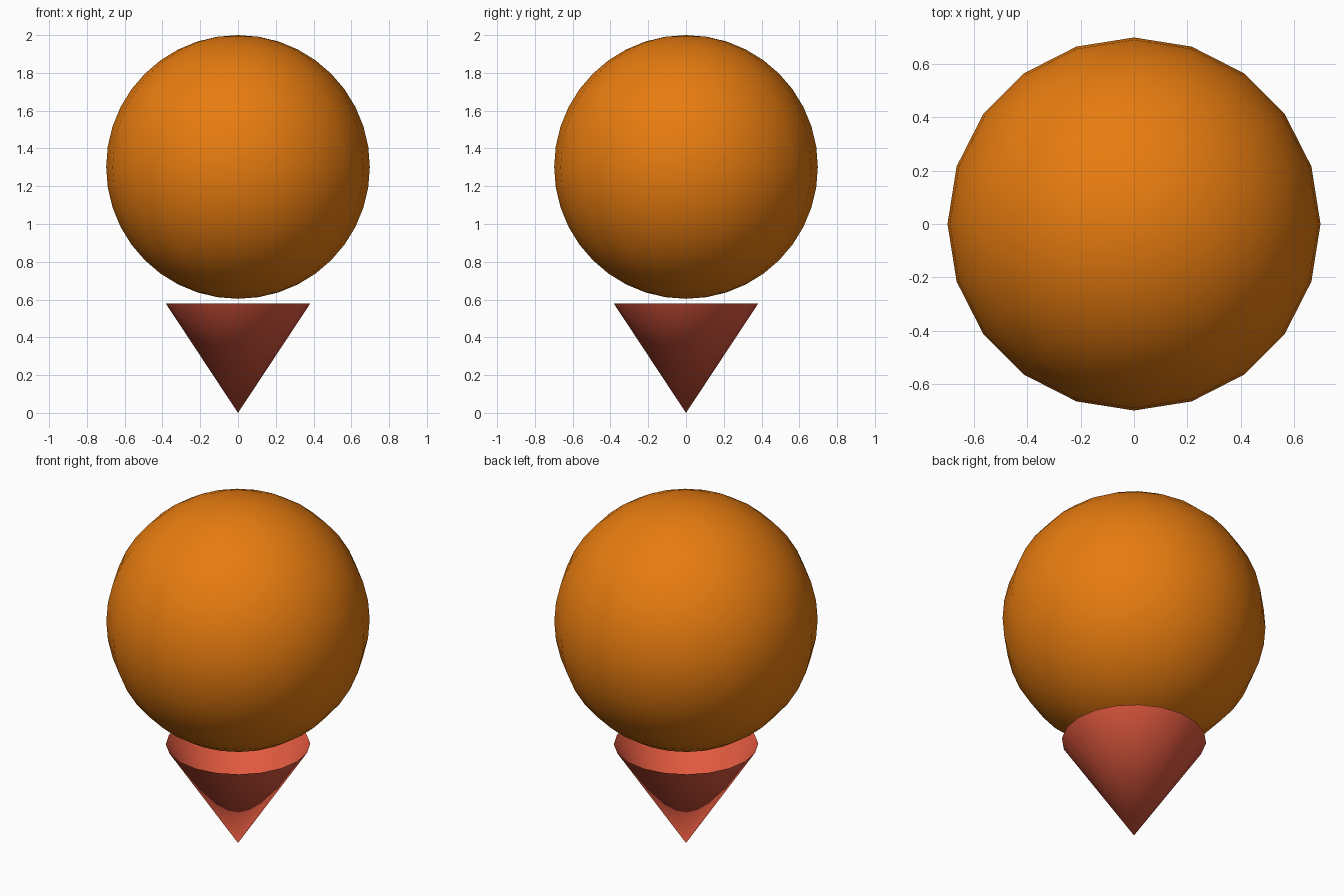
import bpy
import math

if "Cube" in bpy.data.objects:
    bpy.data.objects.remove(bpy.data.objects["Cube"])

SIDES = 20


def finish(name, color):
    """Name, smooth and colour the active object."""
    ob = bpy.context.object
    ob.name = name
    bpy.ops.object.shade_smooth()
    mat = bpy.data.materials.new(name + "_color")
    mat.diffuse_color = (*color, 1)
    mat.use_nodes = True
    mat.node_tree.nodes["Principled BSDF"].inputs["Base Color"].default_value = mat.diffuse_color
    ob.data.materials.append(mat)
    return ob


# Large round ball on top
bpy.ops.mesh.primitive_uv_sphere_add(
    segments=SIDES, ring_count=SIDES, radius=0.698, location=(0, 0, 1.302))
finish("ball", (0.8, 0.2, 0.005))

# Open cone with its point on the ground
bpy.ops.mesh.primitive_cone_add(
    vertices=SIDES, radius1=0, radius2=0.383, depth=0.58,
    end_fill_type='NOTHING', location=(0, 0, 0.29))
finish("open_cone", (0.75, 0.1, 0.05))
